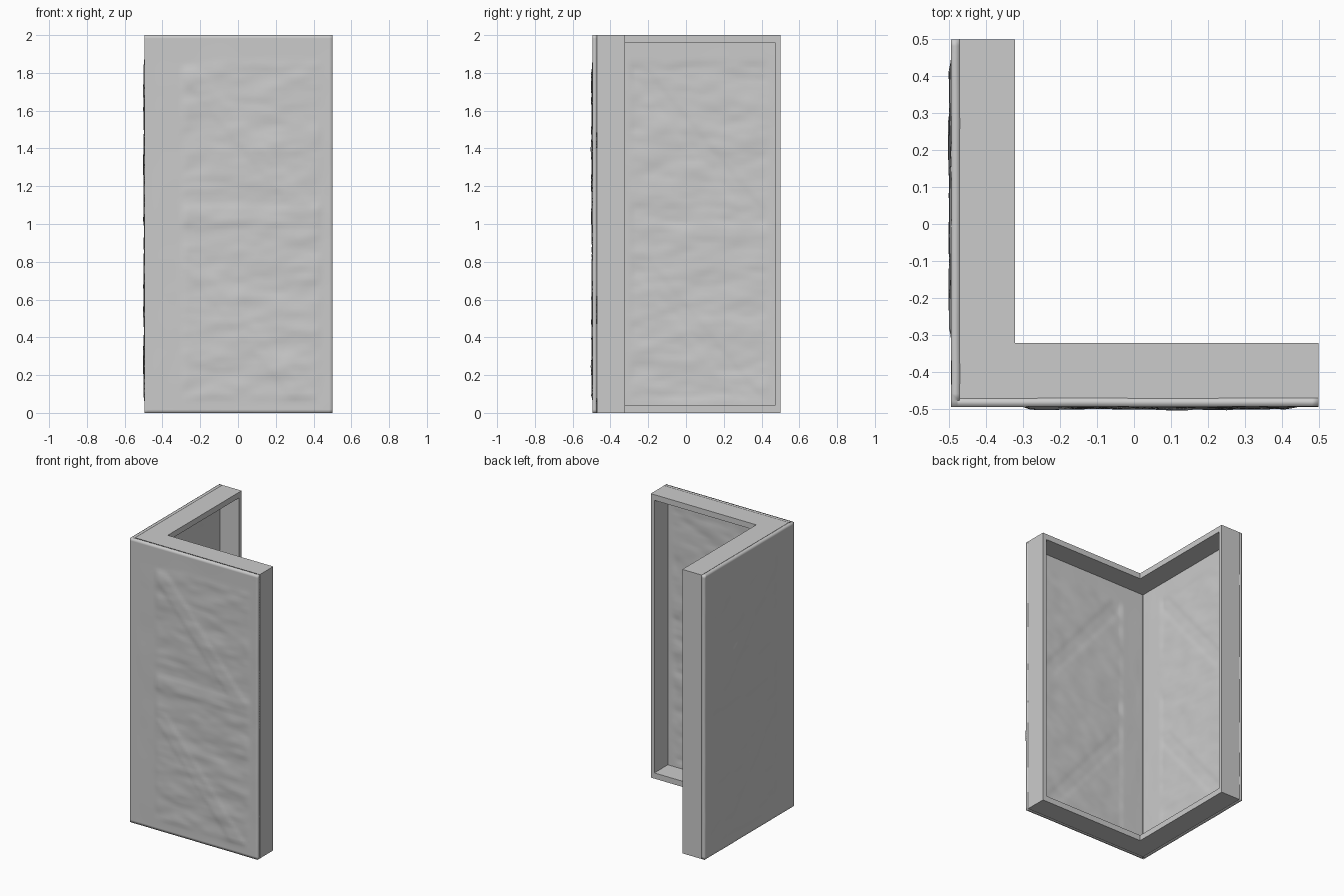
import bpy, bmesh, math
from mathutils import Vector, noise

if "Cube" in bpy.data.objects:
    bpy.data.objects.remove(bpy.data.objects["Cube"])

OUT, END, INNER = -0.495, 0.5, -0.472   # outer plane, free ends, back of the skin
RIM = -0.322                            # inner edge of the rim
H = 2.0


def finish(name, bm):
    mesh = bpy.data.meshes.new(name)
    bm.to_mesh(mesh)
    bm.free()
    ob = bpy.data.objects.new(name, mesh)
    bpy.context.collection.objects.link(ob)
    bpy.context.view_layer.objects.active = ob
    return ob


def prism(name, outline, z0, z1):
    bm = bmesh.new()
    face = bm.faces.new([bm.verts.new((x, y, z0)) for x, y in outline])
    ext = bmesh.ops.extrude_face_region(bm, geom=[face])
    top = [v for v in ext["geom"] if isinstance(v, bmesh.types.BMVert)]
    bmesh.ops.translate(bm, verts=top, vec=(0, 0, z1 - z0))
    bmesh.ops.recalc_face_normals(bm, faces=bm.faces)
    return finish(name, bm)


def ramp(v, lo, hi, w=0.03):
    t = max(0, min(1, min(v - lo, hi - v) / w))
    return t * t * (3 - 2 * t)


def relief(a, z, seed):
    """Outward bump at distance a from the corner: worn panel with rails."""
    mask = ramp(a, 0.19, 0.94) * ramp(z, 0.06, 1.87)
    rough = noise.noise(Vector((a * 4, z * 10, seed)))
    rough += 0.5 * noise.noise(Vector((a * 10, z * 24, seed + 7)))
    rail = ramp(z, 0.98, 1.11)
    for top in (1.85, 0.85):                      # diagonal braces
        off = z - (top - 1.2 * (a - 0.2))
        rail = max(rail, ramp(off, -0.09, 0.09) * ramp(z, top - 0.8, top))
    edge = 0.0015 * noise.noise(Vector((a * 6, z * 6, seed + 3))) * ramp(a, 0.05, 1.2)
    return mask * (0.002 + 0.005 * rough + 0.003 * rail) + edge


# Folded rough skin forming both walls
NU, NZ = 56, 112
bm = bmesh.new()
grid = []
for i in range(-NU, NU + 1):
    a = abs(i) / NU * (END - OUT)
    col = []
    for j in range(NZ + 1):
        z = H * j / NZ
        d = OUT - relief(a, z, 2.3 if i < 0 else 11.7)
        if i == 0:
            p = (OUT, OUT, z)
        else:
            p = (d, OUT + a, z) if i < 0 else (OUT + a, d, z)
        col.append(bm.verts.new(p))
    grid.append(col)
for c0, c1 in zip(grid, grid[1:]):
    for j in range(NZ):
        bm.faces.new((c0[j], c1[j], c1[j + 1], c0[j + 1]))
skin = finish("wall_skin", bm)
sol = skin.modifiers.new("thickness", "SOLIDIFY")
sol.thickness = INNER - OUT
sol.offset = -1

# Projecting rim: L-shaped ledges at top and bottom
ledge = [(INNER, INNER), (END, INNER), (END, RIM),
         (RIM, RIM), (RIM, END), (INNER, END)]
parts = [skin,
         prism("bottom_rim", ledge, 0, 0.04),
         prism("top_rim", ledge, H - 0.04, H)]

# Upright rims on the two free ends
post = [(END - 0.028, INNER), (END, INNER), (END, RIM), (END - 0.028, RIM)]
parts.append(prism("right_end_rim", post, 0.04, H - 0.04))
parts.append(prism("back_end_rim", [(y, x) for x, y in post], 0.04, H - 0.04))

for ob in bpy.context.selected_objects:
    ob.select_set(False)
for ob in parts:
    ob.select_set(True)
bpy.context.view_layer.objects.active = skin
bpy.ops.object.shade_smooth_by_angle(angle=math.radians(35))
